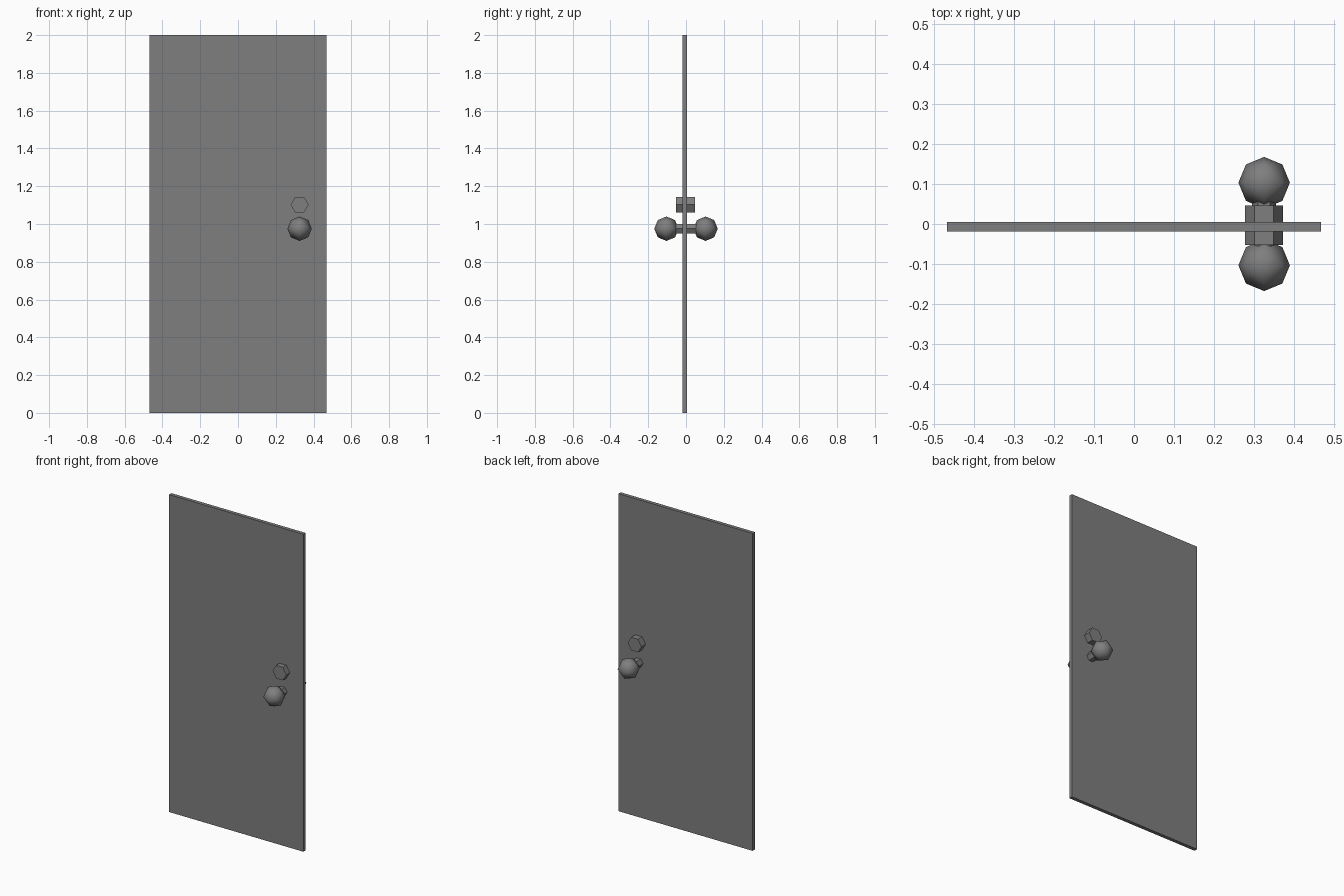
import bpy, bmesh, math
from mathutils import Matrix

if "Cube" in bpy.data.objects:
    bpy.data.objects.remove(bpy.data.objects["Cube"])

HX = 0.326        # handle column position
KNOB_Z, LOCK_Z = 0.975, 1.102

# dark grey for every part
dark = bpy.data.materials.new("dark_grey")
dark.diffuse_color = (0.21, 0.21, 0.21, 1)
dark.use_nodes = True
dark.node_tree.nodes["Principled BSDF"].inputs["Base Color"].default_value = dark.diffuse_color


def add_part(name, bm, location, smooth=False):
    me = bpy.data.meshes.new(name)
    for f in bm.faces:
        f.smooth = smooth
    bm.to_mesh(me)
    bm.free()
    me.materials.append(dark)
    ob = bpy.data.objects.new(name, me)
    ob.location = location
    bpy.context.collection.objects.link(ob)


def hex_bar(name, radius, length, y, z):
    # six-sided bar through the door along y, corners pointing along x
    bm = bmesh.new()
    turn = Matrix.Rotation(math.radians(90), 4, 'X') @ Matrix.Rotation(math.radians(90), 4, 'Z')
    bmesh.ops.create_cone(bm, cap_ends=True, segments=6, radius1=radius,
                          radius2=radius, depth=length, matrix=turn)
    add_part(name, bm, (HX, y, z))


def knob(name, y, radius=0.0645):
    # once-subdivided octahedron, smooth shaded
    bm = bmesh.new()
    bmesh.ops.create_uvsphere(bm, u_segments=4, v_segments=2, radius=1)
    bmesh.ops.subdivide_edges(bm, edges=bm.edges[:], cuts=1, use_grid_fill=True)
    for v in bm.verts:
        v.co = v.co.normalized() * radius
    add_part(name, bm, (HX, y, KNOB_Z), smooth=True)


# door panel
bm = bmesh.new()
bmesh.ops.create_cube(bm, size=1, matrix=Matrix.Diagonal((0.936, 0.023, 2, 1)))
add_part("door_panel", bm, (0, -0.007, 1))

# lock cylinder and knob spindle
hex_bar("lock_cylinder", 0.0475, 0.099, -0.003, LOCK_Z)
hex_bar("knob_spindle", 0.03, 0.14, 0, KNOB_Z)

# knobs on both sides
for side, y in (("front", -0.1035), ("back", 0.1035)):
    knob(side + "_knob", y)
